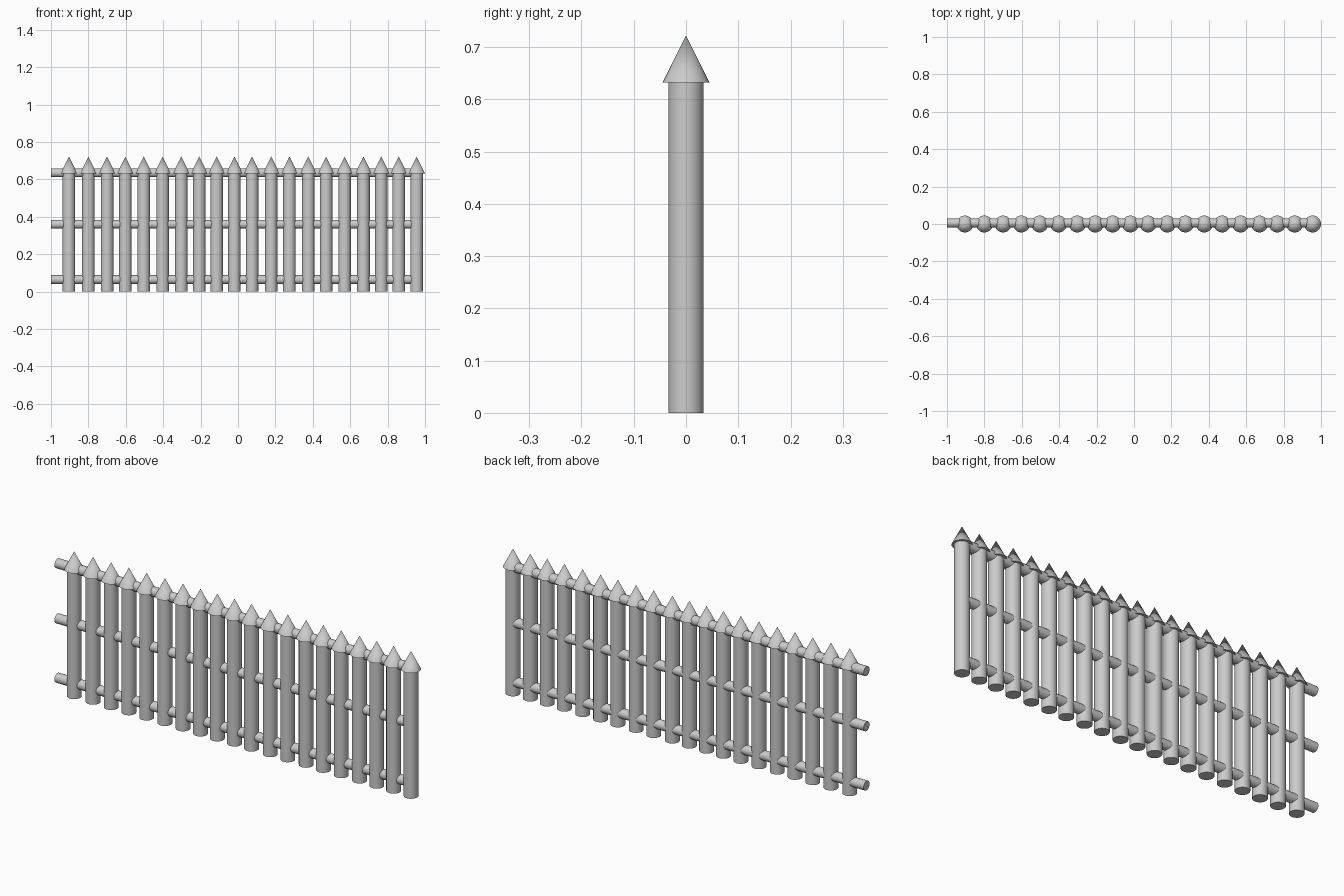
import bpy
import math

if "Cube" in bpy.data.objects:
    bpy.data.objects.remove(bpy.data.objects["Cube"])

POST_X = [-0.904, -0.80, -0.70, -0.602, -0.504, -0.403, -0.303, -0.207, -0.114, -0.019,
          0.075, 0.178, 0.275, 0.376, 0.471, 0.57, 0.671, 0.766, 0.859, 0.955]
POST_R, POST_H = 0.0335, 0.632
TIP_R, TIP_TOP = 0.045, 0.722
RAIL_R, RAIL_Y = 0.0235, 0.005
RAIL_X0, RAIL_X1 = -1.0, 0.955


def finish(name):
    ob = bpy.context.object
    ob.name = name
    bpy.ops.object.shade_smooth_by_angle(angle=math.radians(35))
    return ob


# Upright posts with overhanging conical tips
for i, x in enumerate(POST_X, 1):
    bpy.ops.mesh.primitive_cylinder_add(vertices=32, radius=POST_R, depth=POST_H,
                                        location=(x, 0, POST_H / 2))
    finish(f"post_{i:02d}")
    bpy.ops.mesh.primitive_cone_add(vertices=32, radius1=TIP_R, radius2=0,
                                    depth=TIP_TOP - POST_H,
                                    location=(x, 0, (TIP_TOP + POST_H) / 2))
    finish(f"post_tip_{i:02d}")

# Horizontal rails running through the posts, ending inside the last one
for name, z in (("bottom_rail", 0.064), ("middle_rail", 0.36), ("top_rail", 0.635)):
    bpy.ops.mesh.primitive_cylinder_add(vertices=32, radius=RAIL_R, depth=RAIL_X1 - RAIL_X0,
                                        location=((RAIL_X0 + RAIL_X1) / 2, RAIL_Y, z),
                                        rotation=(0, math.pi / 2, 0))
    finish(name)
